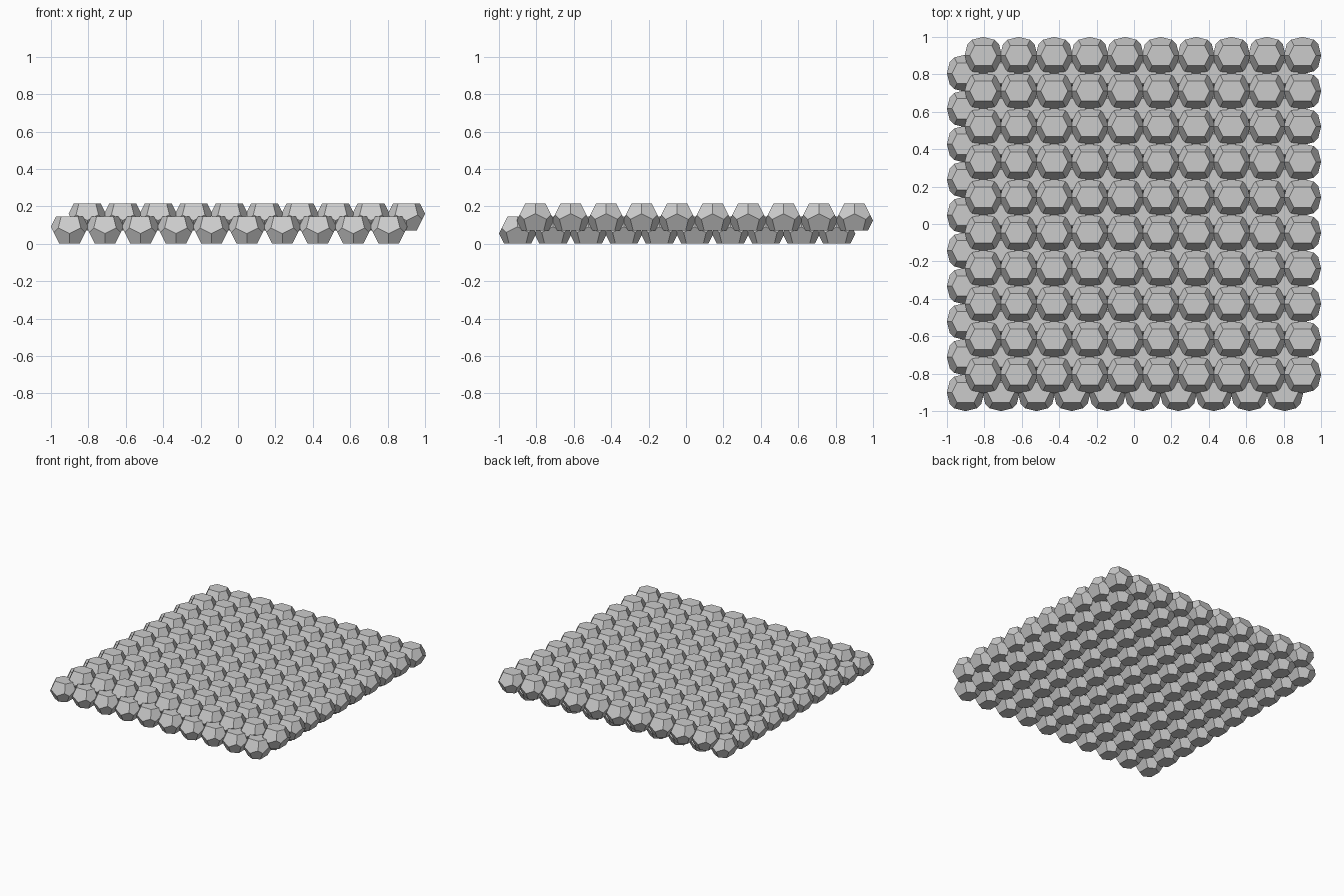
import bpy, bmesh
from mathutils import Vector

if "Cube" in bpy.data.objects:
    bpy.data.objects.remove(bpy.data.objects["Cube"], do_unlink=True)

COUNT = 10
UNIT = 0.2895            # twice the height of one cell
PITCH = 0.655 * UNIT     # spacing of cells in a layer
STEP = 0.07              # rise from lower to upper layer
HALF_HEIGHT = UNIT / 4

grey = bpy.data.materials.new("light_grey")
grey.use_nodes = True
grey.diffuse_color = (0.6, 0.6, 0.6, 1)
grey.node_tree.nodes["Principled BSDF"].inputs["Base Color"].default_value = (0.6, 0.6, 0.6, 1)


def cell_neighbours():
    """Directions to the twelve side neighbours of a fourteen-sided foam cell."""
    for s in (-1, 1):
        yield Vector((0, s / 2, 1 / 4))
        yield Vector((s / 2, 0, -1 / 4))
        for t in (-1, 1):
            yield Vector((s / 2, t / 4, 1 / 4))
            yield Vector((s / 4, t / 2, -1 / 4))


def cell_mesh():
    """Cut a block halfway towards every neighbour: two hexagons, twelve pentagons."""
    bm = bmesh.new()
    bmesh.ops.create_cube(bm, size=1)
    bmesh.ops.scale(bm, vec=(1, 1, 0.5), verts=bm.verts)
    for n in cell_neighbours():
        geom = bm.verts[:] + bm.edges[:] + bm.faces[:]
        bmesh.ops.bisect_plane(bm, geom=geom, plane_co=n / 2, plane_no=n,
                               dist=1e-5, clear_outer=True)
        rim = [e for e in bm.edges if e.is_boundary]
        if rim:
            bmesh.ops.contextual_create(bm, geom=rim)
    bmesh.ops.recalc_face_normals(bm, faces=bm.faces)
    bmesh.ops.scale(bm, vec=(UNIT,) * 3, verts=bm.verts)
    mesh = bpy.data.meshes.new("foam_cell")
    bm.to_mesh(mesh)
    bm.free()
    mesh.materials.append(grey)
    return mesh


def add_layer(name, mesh, shift, z):
    """Repeat the cell in a square grid from its front right corner."""
    layer = bpy.data.objects.new(name, mesh)
    bpy.context.collection.objects.link(layer)
    corner = -(COUNT - 1) * PITCH / 2 + shift
    layer.location = (corner, corner, z)
    for axis in range(2):
        array = layer.modifiers.new("repeat_" + "xy"[axis], 'ARRAY')
        array.count = COUNT
        array.use_relative_offset = False
        array.use_constant_offset = True
        offset = [0, 0, 0]
        offset[axis] = PITCH
        array.constant_offset_displace = offset


# Two interlocking layers, offset by half a cell
cell = cell_mesh()
add_layer("lower_cell_layer", cell, -PITCH / 4, HALF_HEIGHT)
add_layer("upper_cell_layer", cell, PITCH / 4, HALF_HEIGHT + STEP)
